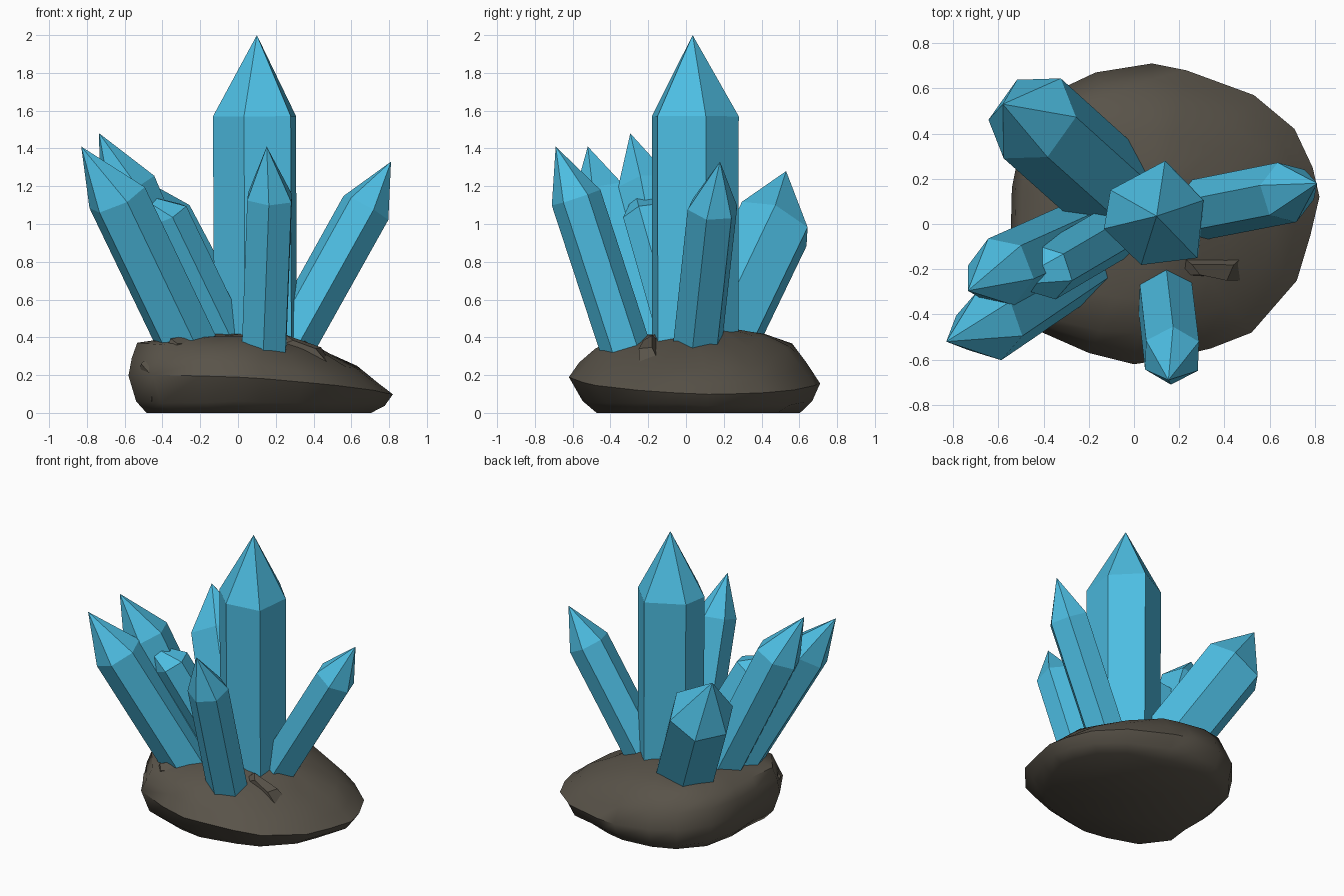
import bpy, bmesh, math, random
from mathutils import Vector

if "Cube" in bpy.data.objects:
    bpy.data.objects.remove(bpy.data.objects["Cube"])

random.seed(4)


def material(name, rgb):
    m = bpy.data.materials.new(name)
    m.diffuse_color = (*rgb, 1)
    m.use_nodes = True
    m.node_tree.nodes["Principled BSDF"].inputs["Base Color"].default_value = m.diffuse_color
    return m


crystal_blue = material("crystal_blue", (0.074, 0.51, 0.76))
rock_brown = material("rock_brown", (0.10, 0.087, 0.067))


def finish(bm, name, mat):
    bmesh.ops.recalc_face_normals(bm, faces=bm.faces)
    me = bpy.data.meshes.new(name)
    bm.to_mesh(me)
    bm.free()
    me.materials.append(mat)
    ob = bpy.data.objects.new(name, me)
    bpy.context.collection.objects.link(ob)
    return ob


# Six-sided prism from base to shoulder, closed by a point at the tip
def crystal(name, base, shoulder, tip, radius, roll, section=None):
    base, shoulder = Vector(base), Vector(shoulder)
    axis = (shoulder - base).normalized()
    base -= axis * 0.15                      # root buried in the rock
    u = (Vector((1, 0, 0)) - axis * axis.x).normalized()
    v = axis.cross(u)
    section = section or [(roll + 60 * k, radius) for k in range(6)]
    bm = bmesh.new()

    def ring(centre, grow):
        out = []
        for deg, r in section:
            a = math.radians(deg)
            out.append(bm.verts.new(centre + (u * math.cos(a) + v * math.sin(a)) * r * grow))
        return out

    low, high = ring(base, 0.99), ring(shoulder, 1)
    top = bm.verts.new(tip)
    bm.faces.new(low)
    for k in range(6):
        n = (k + 1) % 6
        bm.faces.new((low[k], low[n], high[n], high[k]))
        bm.faces.new((high[k], high[n], top))
    finish(bm, name, crystal_blue)


# The main crystal has a slightly uneven section
uneven = [(17, 0.222), (80, 0.243), (151, 0.228), (195, 0.236), (254, 0.230), (314, 0.265)]
crystal("main_crystal", (0.10, 0.04, 0.40), (0.095, 0.04, 1.57), (0.10, 0.035, 2.0), 0, 0, uneven)
crystal("front_crystal", (0.14, -0.34, 0.40), (0.168, -0.582, 1.14), (0.152, -0.69, 1.41), 0.135, 28)
crystal("right_crystal", (0.295, 0.065, 0.40), (0.677, 0.14, 1.085), (0.81, 0.18, 1.33), 0.138, -10)
crystal("back_left_crystal", (-0.13, 0.18, 0.40), (-0.45, 0.467, 1.0), (-0.58, 0.53, 1.28), 0.218, 50)
crystal("front_left_crystal", (-0.285, -0.21, 0.40), (-0.64, -0.45, 1.14), (-0.83, -0.52, 1.41), 0.163, 51)
crystal("left_crystal", (-0.25, -0.06, 0.40), (-0.588, -0.212, 1.20), (-0.735, -0.295, 1.48), 0.158, 53)
crystal("small_left_crystal", (-0.07, -0.03, 0.40), (-0.385, -0.215, 1.05), (-0.56, -0.27, 1.17), 0.125, 50)

# Rock: rings following one plan outline, steep on the left, sloping off to the right
outline = [(0.82, 0.12), (0.79, 0.25), (0.71, 0.42), (0.53, 0.57), (0.23, 0.68), (0.08, 0.71),
           (-0.17, 0.67), (-0.34, 0.59), (-0.49, 0.41), (-0.54, 0.16), (-0.545, -0.05),
           (-0.58, -0.24), (-0.45, -0.46), (-0.20, -0.57), (0.0, -0.62), (0.13, -0.60),
           (0.34, -0.55), (0.52, -0.48), (0.72, -0.25), (0.78, -0.05)]
centre = Vector((0.10, 0.04))
bm = bmesh.new()
rings = []
# plan scale, height, extra scale on the left, drop on the right, rise on the left, front undercut
for scale, z, left, drop, rise, under in (
        (0.84, 0.0, 0.05, 0, 0, 0.07), (0.94, 0.06, 0.03, 0.02, 0, 0.06),
        (1.0, 0.155, 0.0, 0.055, 0.03, 0), (0.90, 0.26, 0.07, 0.10, 0.03, 0),
        (0.76, 0.35, 0.17, 0.115, 0.02, 0), (0.55, 0.41, 0.12, 0.10, 0, 0),
        (0.28, 0.435, 0, 0.02, 0, 0)):
    row = []
    for p in outline:
        d = Vector(p) - centre
        side = d.x / 0.7
        s = scale + left * max(0, -side) - under * max(0, -d.y / 0.66)
        jit = 0.010 if 0 < z and scale < 1 else 0
        xy = centre + d * (s + random.uniform(-jit, jit))
        h = z - drop * max(0, side) + rise * max(0, -side) + random.uniform(-jit, jit)
        if z > 0.2:
            h += 0.015 * d.y * (z / 0.4)     # back stands a little higher
        elif scale == 1:
            h += 0.03 * max(0, -d.y / 0.66)  # front rim lifts above the undercut
        row.append(bm.verts.new((xy.x, xy.y, h)))
    rings.append(row)
bm.faces.new(rings[0])
count = len(outline)
for a, b in zip(rings, rings[1:]):
    for k in range(count):
        n = (k + 1) % count
        bm.faces.new((a[k], a[n], b[n], b[k]))
peak = bm.verts.new((centre.x, centre.y, 0.44))
for k in range(count):
    bm.faces.new((rings[-1][k], rings[-1][(k + 1) % count], peak))
rock = finish(bm, "rock_base", rock_brown)


# Broken stone chips on the front of the rock
def chip(name, loc, size, rot):
    b = bmesh.new()
    bmesh.ops.create_cube(b, size=1)
    for w in b.verts:
        if w.co.z > 0:
            w.co.x *= 0.55
            w.co.y *= 0.6
        w.co += Vector([random.uniform(-0.1, 0.1) for _ in range(3)])
    o = finish(b, name, rock_brown)
    o.location, o.scale, o.rotation_euler = loc, size, rot


chip("left_chip", (-0.44, -0.33, 0.20), (0.16, 0.15, 0.16), (0.5, -0.5, 0.4))
chip("crystal_foot_chip", (-0.30, -0.36, 0.34), (0.18, 0.10, 0.09), (0.4, -0.2, 0.6))
chip("right_ledge", (0.34, -0.20, 0.34), (0.32, 0.10, 0.06), (0.3, 0.32, -0.1))

bpy.context.view_layer.objects.active = rock
rock.select_set(True)
bpy.ops.object.shade_smooth_by_angle(angle=math.radians(50))
